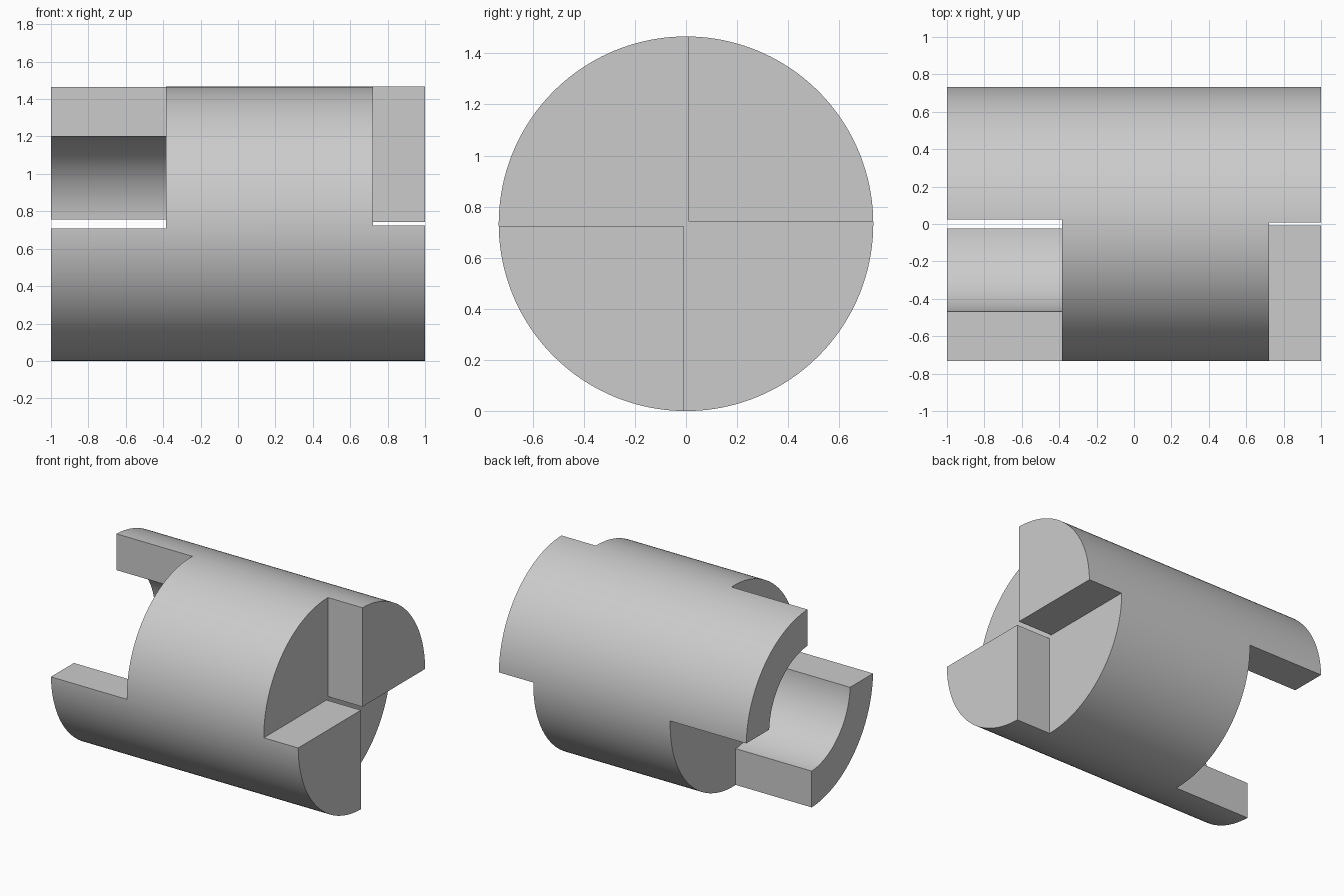
import bpy
import math

R = 0.733           # outer radius
BORE = 0.468        # bore radius at the hollow end
LEFT_CUT, RIGHT_CUT = -0.385, 0.722

cube = bpy.data.objects.get("Cube")
if cube:
    bpy.data.objects.remove(cube, do_unlink=True)

grey = bpy.data.materials.new("plain_grey")
grey.use_nodes = True
colour = (0.6, 0.6, 0.6, 1)
grey.diffuse_color = colour
grey.node_tree.nodes["Principled BSDF"].inputs["Base Color"].default_value = colour


def rod(name, radius, x0, x1):
    """Cylinder lying along x."""
    bpy.ops.mesh.primitive_cylinder_add(
        vertices=160, radius=radius, depth=x1 - x0,
        location=((x0 + x1) / 2, 0, R), rotation=(0, math.pi / 2, 0))
    ob = bpy.context.object
    ob.name = name
    ob.data.materials.append(grey)
    return ob


def box(name, low, high):
    """Box between two corners."""
    bpy.ops.mesh.primitive_cube_add(
        size=1, location=[(a + b) / 2 for a, b in zip(low, high)])
    ob = bpy.context.object
    ob.name = name
    ob.scale = [b - a for a, b in zip(low, high)]
    ob.data.materials.append(grey)
    return ob


def cut(target, cutter):
    """Subtract a helper, then discard it."""
    cutter.hide_render = True
    mod = target.modifiers.new("cut", 'BOOLEAN')
    mod.operation = 'DIFFERENCE'
    mod.solver = 'EXACT'
    mod.object = cutter
    bpy.context.view_layer.objects.active = target
    bpy.ops.object.modifier_apply(modifier=mod.name)
    bpy.data.objects.remove(cutter, do_unlink=True)


# Solid body with a blind bore at the left-hand end
body = rod("coupling_body", R, -1, 1)
cut(body, rod("bore_cutter", BORE, -1.2, LEFT_CUT))

# Two opposite quadrants removed at each end, leaving interlocking jaws
for x0, x1, gap in ((-1.2, LEFT_CUT, 0.024), (RIGHT_CUT, 1.2, 0.009)):
    cut(body, box("upper_front_cutter", (x0, -1, R - gap), (x1, gap, R + 1)))
    cut(body, box("lower_back_cutter", (x0, -gap, R - 1), (x1, 1, R + gap)))

# Smooth curved walls, crisp edges
bpy.ops.object.select_all(action='DESELECT')
body.select_set(True)
bpy.context.view_layer.objects.active = body
bpy.ops.object.shade_smooth_by_angle(angle=math.radians(30))
